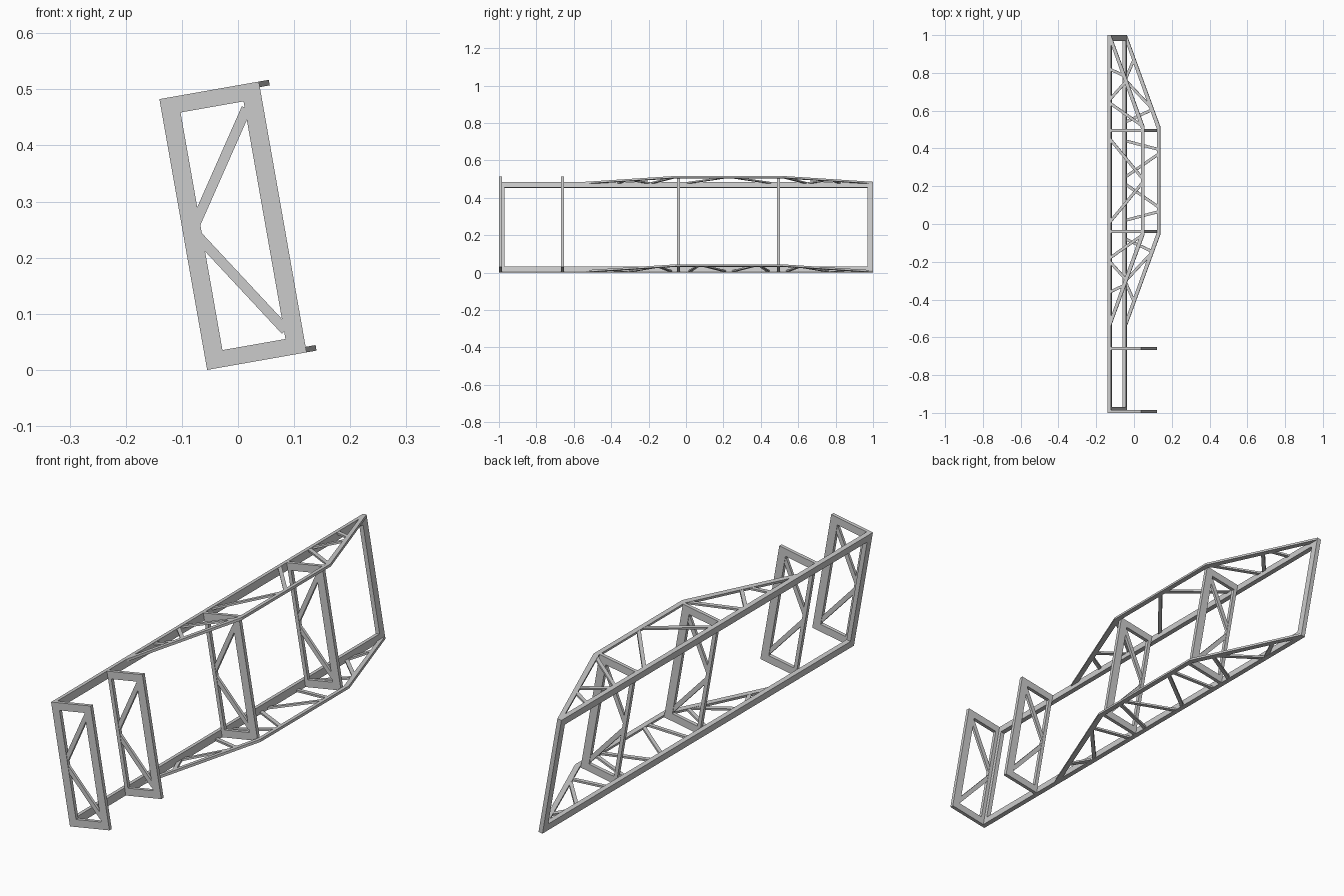
import bpy, bmesh
from math import radians
from mathutils import Vector, Matrix

if "Cube" in bpy.data.objects:
    bpy.data.objects.remove(bpy.data.objects["Cube"])

# The whole framework is drawn upright (u across, y along, v up), then leaned 10 degrees.
LEAN = Matrix.Translation((-0.055, 0, 0)) @ Matrix.Rotation(radians(-10), 4, 'Y')
H = 0.49          # upright height
W = 0.18          # rib width
RAIL_U, RAIL_V = 0.018, 0.03
MID = 0.23        # middle of the trusses along y


def make(name, bm):
    bmesh.ops.recalc_face_normals(bm, faces=bm.faces)
    mesh = bpy.data.meshes.new(name)
    bm.to_mesh(mesh)
    bm.free()
    ob = bpy.data.objects.new(name, mesh)
    ob.matrix_world = LEAN
    bpy.context.collection.objects.link(ob)
    return ob


def prism(bm, points, offset):
    """Extrude a flat outline by an offset vector."""
    face = bm.faces.new([bm.verts.new(p) for p in points])
    new = bmesh.ops.extrude_face_region(bm, geom=[face])['geom']
    bmesh.ops.translate(bm, vec=offset, verts=[g for g in new if isinstance(g, bmesh.types.BMVert)])


def box(bm, u0, u1, y0, y1, v0, v1):
    prism(bm, [(u0, y0, v0), (u1, y0, v0), (u1, y1, v0), (u0, y1, v0)], Vector((0, 0, v1 - v0)))


def bar(bm, a, b, width, offset):
    """Flat bar from a to b; offset gives its thickness direction."""
    a, b, offset = Vector(a), Vector(b), Vector(offset)
    side = (b - a).cross(offset).normalized() * width / 2
    prism(bm, [a + side, b + side, b - side, a - side], offset)


# Long rectangular main frame
bm = bmesh.new()
for v in (0, H - RAIL_V):
    box(bm, 0, RAIL_U, -1, 1, v, v + RAIL_V)
for y in (-1, 0.97):
    box(bm, 0, RAIL_U, y, y + 0.03, RAIL_V, H - RAIL_V)
make("main_frame", bm)


# Cross ribs with K bracing
def rib(name, y, t=0.015):
    bm = bmesh.new()
    for v in (0, H - RAIL_V):
        box(bm, RAIL_U, W, y, y + t, v, v + RAIL_V)
    for u0, u1 in ((RAIL_U, 0.033), (W - 0.033, W)):
        box(bm, u0, u1, y, y + t, RAIL_V, H - RAIL_V)
    for a, b in (((0.026, 0.262), (0.15, 0.447)), ((0.026, 0.236), (0.15, 0.045))):
        bar(bm, (a[0], y + 0.002, a[1]), (b[0], y + 0.002, b[1]), 0.018, (0, t - 0.004, 0))
    make(name, bm)


for i, y in enumerate((-1, -0.667, -0.048, 0.487)):
    rib(f"rib_{i + 1}", y)


# Side trusses: bent outer chord plus braces, symmetric about MID
def truss(name, v, braces, t=0.01):
    bm = bmesh.new()
    outer = [(0.018, 0.77), (0.198, 0.285), (0.198, -0.285), (0.018, -0.77)]
    inner = [(0.018, 0.72), (0.18, 0.275), (0.18, -0.275), (0.018, -0.72)]
    for i in range(3):
        quad = (outer[i], outer[i + 1], inner[i + 1], inner[i])
        prism(bm, [(u, MID + y, v) for u, y in quad], Vector((0, 0, t)))
    for y0, y1 in braces:
        u1 = 0.188 - max(0, y1 - 0.28) * 0.365
        for s in (1, -1):
            bar(bm, (0.012, MID + s * y0, v + 0.001), (u1, MID + s * y1, v + 0.001),
                0.015, (0, 0, t - 0.002))
    make(name, bm)


# brace pairs: distance from MID at the rail, then at the chord
truss("upper_truss", H - 0.01, [(0.59, 0.555), (0.43, 0.525), (0.41, 0.29), (0.22, 0.01)])
truss("lower_truss", 0, [(0.54, 0.64), (0.53, 0.385), (0.31, 0.375), (0.21, 0.165), (0.02, 0.14)])
